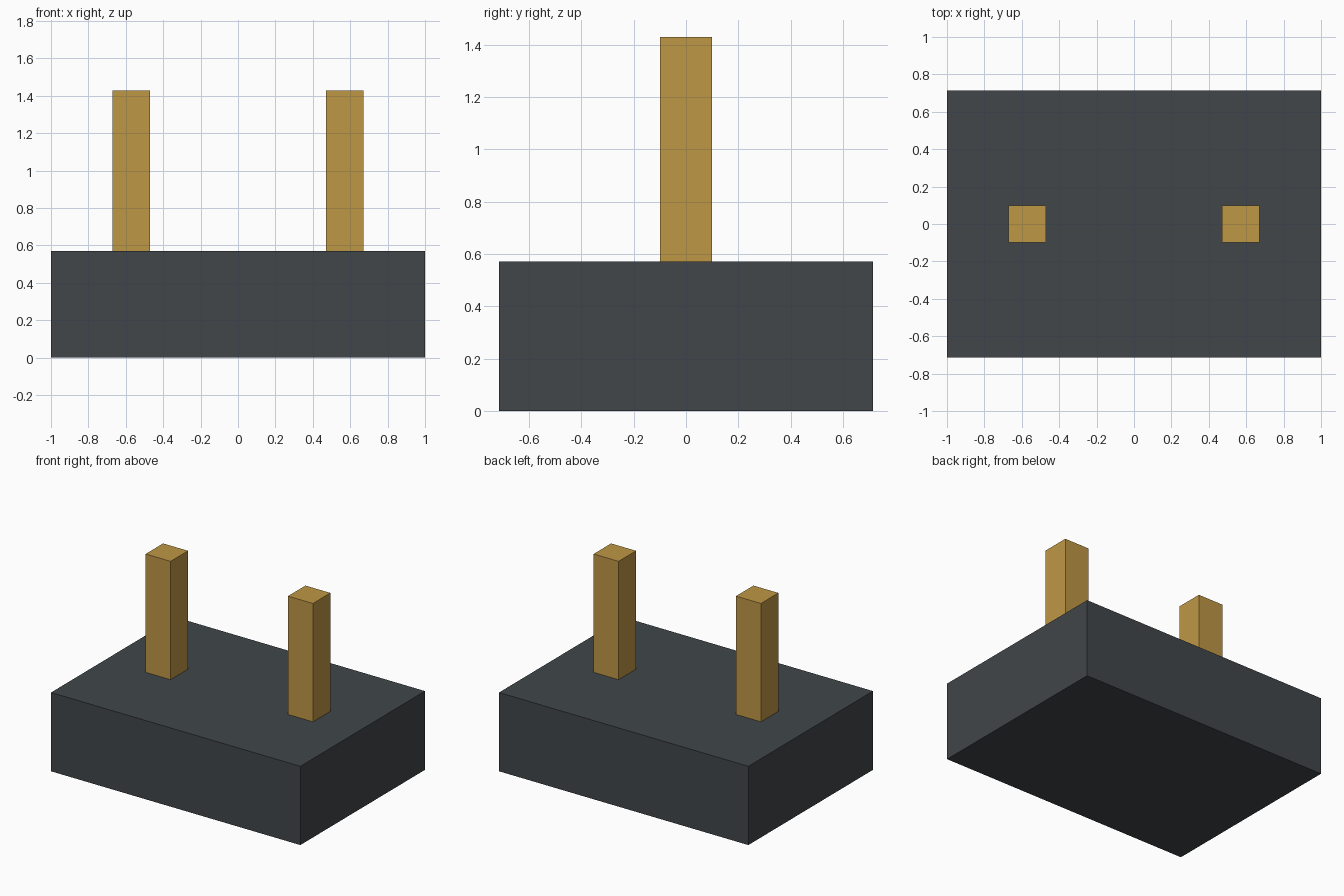
import bpy

cube = bpy.data.objects.get("Cube")
if cube:
    bpy.data.objects.remove(cube, do_unlink=True)


def make_material(name, rgb):
    mat = bpy.data.materials.new(name)
    mat.use_nodes = True
    color = (*rgb, 1.0)
    mat.diffuse_color = color
    mat.node_tree.nodes["Principled BSDF"].inputs["Base Color"].default_value = color
    return mat


def make_box(name, size, x, bottom, mat):
    bpy.ops.mesh.primitive_cube_add(size=1, location=(x, 0, bottom + size[2] / 2))
    obj = bpy.context.object
    obj.name = name
    obj.scale = size
    bpy.ops.object.transform_apply(location=False, rotation=False, scale=True)
    obj.data.materials.append(mat)
    return obj


charcoal = make_material("charcoal", (0.052, 0.061, 0.068))
brass = make_material("brass", (0.515, 0.31, 0.06))

# Solid base block
BASE_HEIGHT = 0.571
make_box("base_block", (2.0, 1.428, BASE_HEIGHT), 0, 0, charcoal)

# Two square pins standing on the base
for name, side in (("left_pin", 1), ("right_pin", -1)):
    make_box(name, (0.2, 0.2, 0.858), side * 0.571, BASE_HEIGHT, brass)
